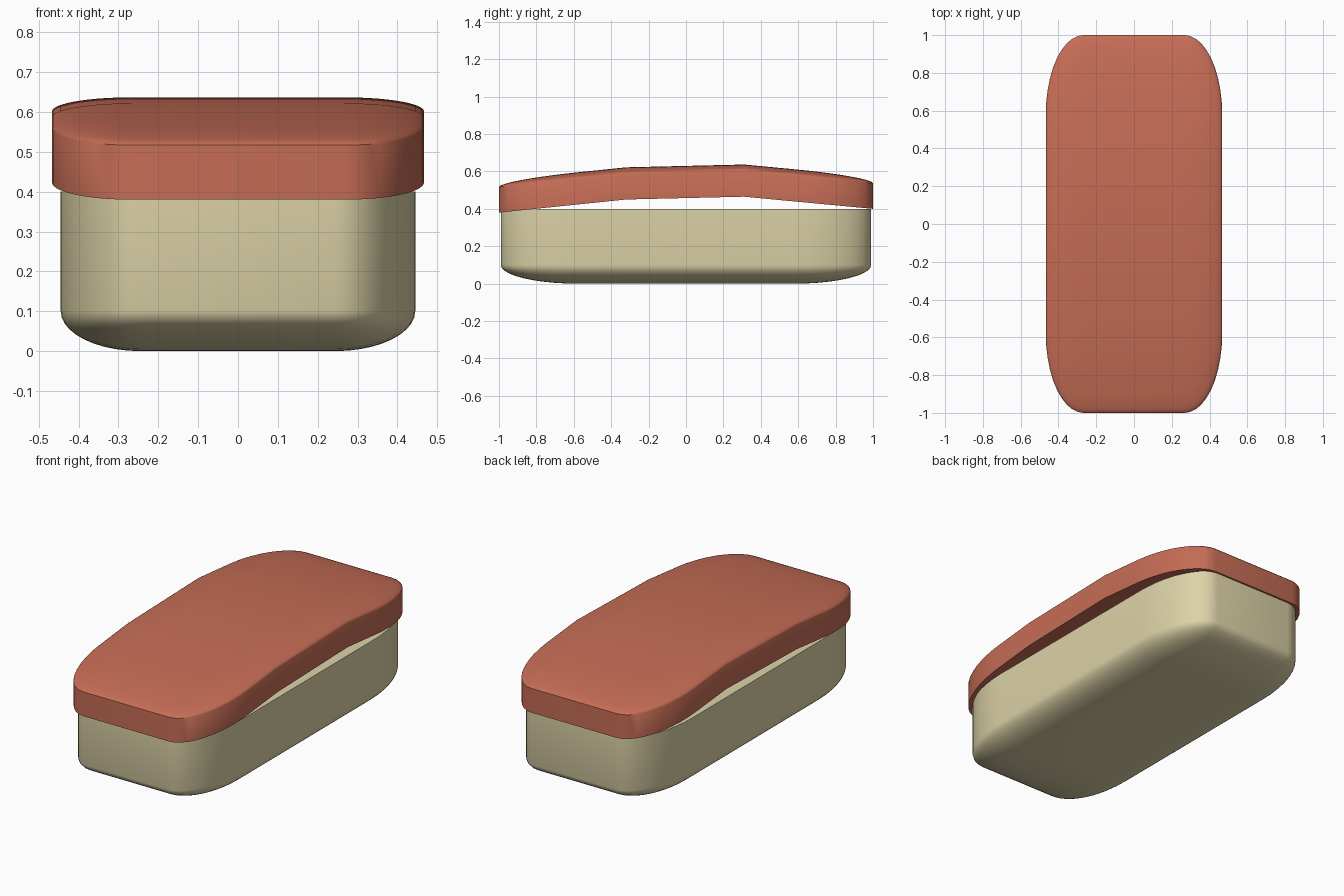
import bpy, bmesh
from mathutils import Vector

if "Cube" in bpy.data.objects:
    bpy.data.objects.remove(bpy.data.objects["Cube"])


def material(name, rgb):
    m = bpy.data.materials.new(name)
    m.diffuse_color = (*rgb, 1)
    m.use_nodes = True
    m.node_tree.nodes["Principled BSDF"].inputs["Base Color"].default_value = m.diffuse_color
    return m


def rounded_block(half, radii, height, cuts=()):
    """Block from z=0 to height, top and upright edges rounded elliptically, flat below."""
    bm = bmesh.new()
    bmesh.ops.create_cube(bm, size=2)
    h = [half[0] / radii[0], half[1] / radii[1]]
    top = height / radii[2]
    for v in bm.verts:
        v.co = Vector((v.co.x * h[0], v.co.y * h[1], top if v.co.z > 0 else -3))
    bmesh.ops.bevel(bm, geom=bm.edges[:], offset=1, offset_type='OFFSET',
                    segments=10, profile=0.5, affect='EDGES')
    bmesh.ops.scale(bm, vec=radii, verts=bm.verts)
    # cut flat at the rim and close it
    r = bmesh.ops.bisect_plane(bm, geom=bm.verts[:] + bm.edges[:] + bm.faces[:],
                               plane_co=(0, 0, 0), plane_no=(0, 0, -1), clear_outer=True)
    rim = [e for e in r['geom_cut'] if isinstance(e, bmesh.types.BMEdge)]
    bmesh.ops.contextual_create(bm, geom=rim)
    for y in cuts:
        bmesh.ops.bisect_plane(bm, geom=bm.verts[:] + bm.edges[:] + bm.faces[:],
                               plane_co=(0, y, 0), plane_no=(0, 1, 0))
    return bm


def finish(bm, name, mat):
    bmesh.ops.recalc_face_normals(bm, faces=bm.faces)
    me = bpy.data.meshes.new(name)
    bm.to_mesh(me)
    bm.free()
    me.materials.append(mat)
    ob = bpy.data.objects.new(name, me)
    bpy.context.collection.objects.link(ob)
    bpy.ops.object.select_all(action='DESELECT')
    ob.select_set(True)
    bpy.context.view_layer.objects.active = ob
    bpy.ops.object.shade_smooth_by_angle(angle=0.6)


cream = material("cream", (0.72, 0.65, 0.39))
brick = material("brick_red", (0.56, 0.152, 0.092))

# tub: block turned upside down, rounded towards the floor
bm = rounded_block((0.445, 0.99), (0.2, 0.41, 0.1), 0.4)
for v in bm.verts:
    v.co.z = 0.4 - v.co.z
finish(bm, "tub", cream)

# lid: thin block raised in the middle along its length
bend = [(-1.0, 0.38), (-0.32, 0.45), (0.31, 0.465), (1.0, 0.40)]


def lift(y):
    for (y0, z0), (y1, z1) in zip(bend, bend[1:]):
        if y <= y1 + 1e-6:
            return z0 + (z1 - z0) * (y - y0) / (y1 - y0)
    return bend[-1][1]


bm = rounded_block((0.467, 1.0), (0.2, 0.42, 0.035), 0.172, cuts=(-0.32, 0.31))
for v in bm.verts:
    v.co.z += lift(v.co.y)
finish(bm, "lid", brick)
